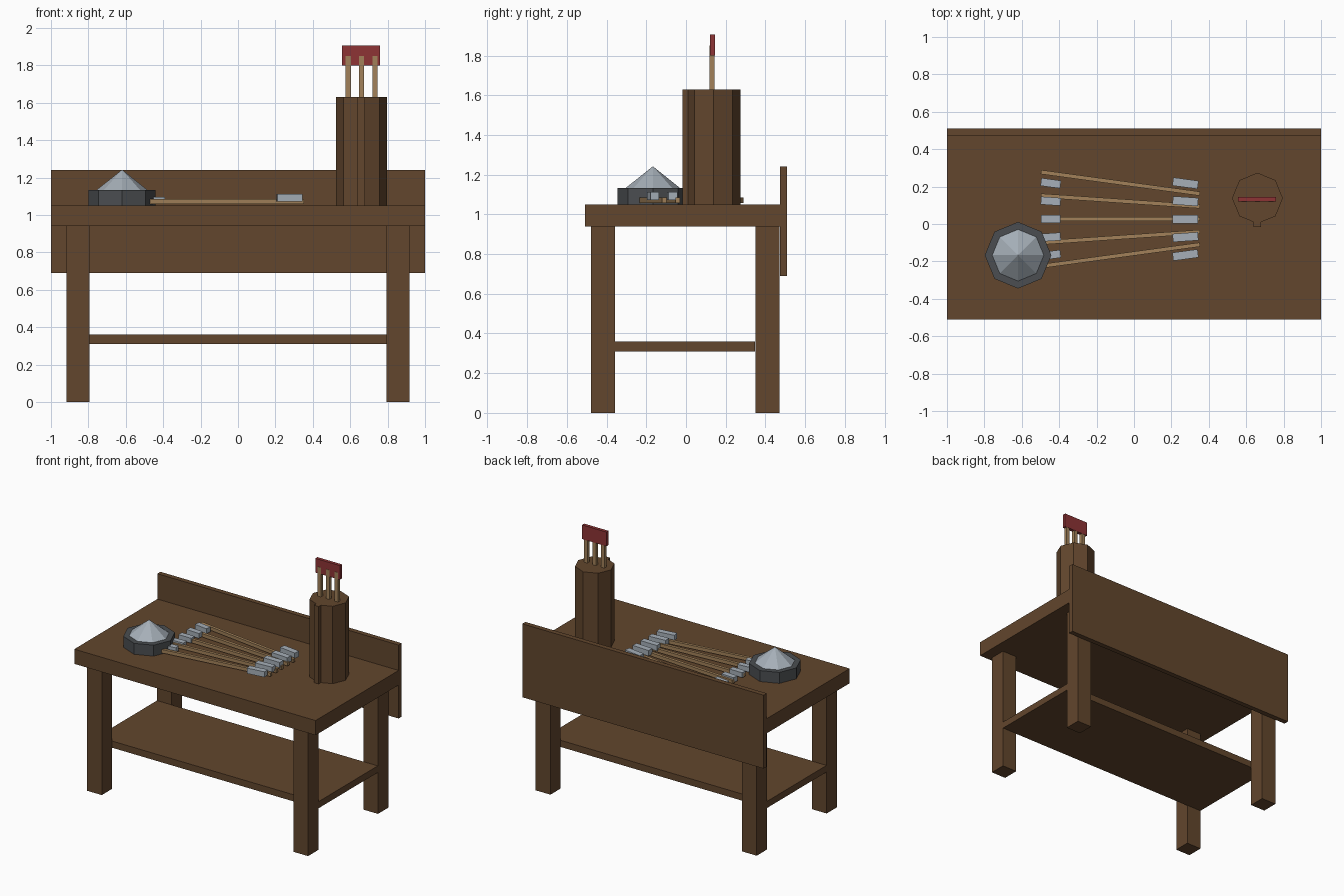
import bpy
import math

if "Cube" in bpy.data.objects:
    bpy.data.objects.remove(bpy.data.objects["Cube"])


def material(name, rgb):
    m = bpy.data.materials.new(name)
    m.diffuse_color = (*rgb, 1)
    m.use_nodes = True
    m.node_tree.nodes["Principled BSDF"].inputs["Base Color"].default_value = m.diffuse_color
    return m


WOOD = material("brown wood", (0.122, 0.061, 0.026))
TAN = material("tan shaft wood", (0.36, 0.22, 0.10))
METAL = material("light metal", (0.38, 0.43, 0.48))
DARK = material("dark metal", (0.07, 0.076, 0.082))
RED = material("red feather", (0.27, 0.034, 0.036))


def finish(name, mat):
    ob = bpy.context.object
    ob.name = name
    ob.data.materials.append(mat)
    return ob


def box(name, mat, x, y, z, angle=0):
    """Box from (min, max) ranges, turned about its own vertical axis."""
    lo, hi = zip(x, y, z)
    bpy.ops.mesh.primitive_cube_add(
        size=1, location=[(a + b) / 2 for a, b in zip(lo, hi)])
    ob = finish(name, mat)
    ob.scale = [b - a for a, b in zip(lo, hi)]
    ob.rotation_euler.z = angle
    return ob


def octagon(name, mat, x, y, z, r1, r2=None):
    """Eight-sided prism or cone with corners on the axes."""
    bpy.ops.mesh.primitive_cone_add(
        vertices=8, radius1=r1, radius2=r1 if r2 is None else r2,
        depth=z[1] - z[0], location=(x, y, (z[0] + z[1]) / 2))
    return finish(name, mat)


# Table
box("table_top", WOOD, (-1, 1), (-0.51, 0.473), (0.94, 1.05))
box("back_board", WOOD, (-1, 1), (0.473, 0.51), (0.69, 1.24))
box("lower_shelf", WOOD, (-0.915, 0.915), (-0.36, 0.348), (0.31, 0.36))
for x in (-0.855, 0.855):
    for y, label in ((-0.418, "front"), (0.41, "back")):
        box(f"{label}_leg", WOOD, (x - 0.061, x + 0.061),
            (y - 0.061, y + 0.061), (0, 0.94))

# Metal dish with a cone on it
octagon("dish", DARK, -0.62, -0.167, (1.05, 1.132), 0.178)
octagon("dish_cone", METAL, -0.62, -0.167, (1.132, 1.242), 0.138, 0)

# Quiver with its strap, shafts and feather
octagon("quiver", WOOD, 0.66, 0.138, (1.05, 1.63), 0.136)
box("quiver_strap", WOOD, (0.64, 0.68), (-0.017, 0.03), (1.05, 1.63))
for x in (0.59, 0.66, 0.732):
    box("quiver_shaft", TAN, (x - 0.014, x + 0.014), (0.118, 0.143), (1.6, 1.85))
box("quiver_feather", RED, (0.557, 0.76), (0.12, 0.145), (1.80, 1.906))

# Fan of five arrows lying on the table
for i in range(-2, 3):
    y0, y1 = 0.026 + 0.126 * i, 0.026 + 0.068 * i
    angle = math.atan2(y1 - y0, 0.85)
    mid, half = (y0 + y1) / 2, 0.425 / math.cos(angle)
    box("arrow_shaft", TAN, (-0.073 - half, -0.073 + half),
        (mid - 0.011, mid + 0.011), (1.058, 1.084), angle)
    py = 0.026 + 0.096 * i
    box("arrow_nock", METAL, (-0.498, -0.392), (py - 0.021, py + 0.021),
        (1.06, 1.097), angle)
    box("arrow_head", METAL, (0.207, 0.343), (py - 0.022, py + 0.022),
        (1.072, 1.113), angle)
